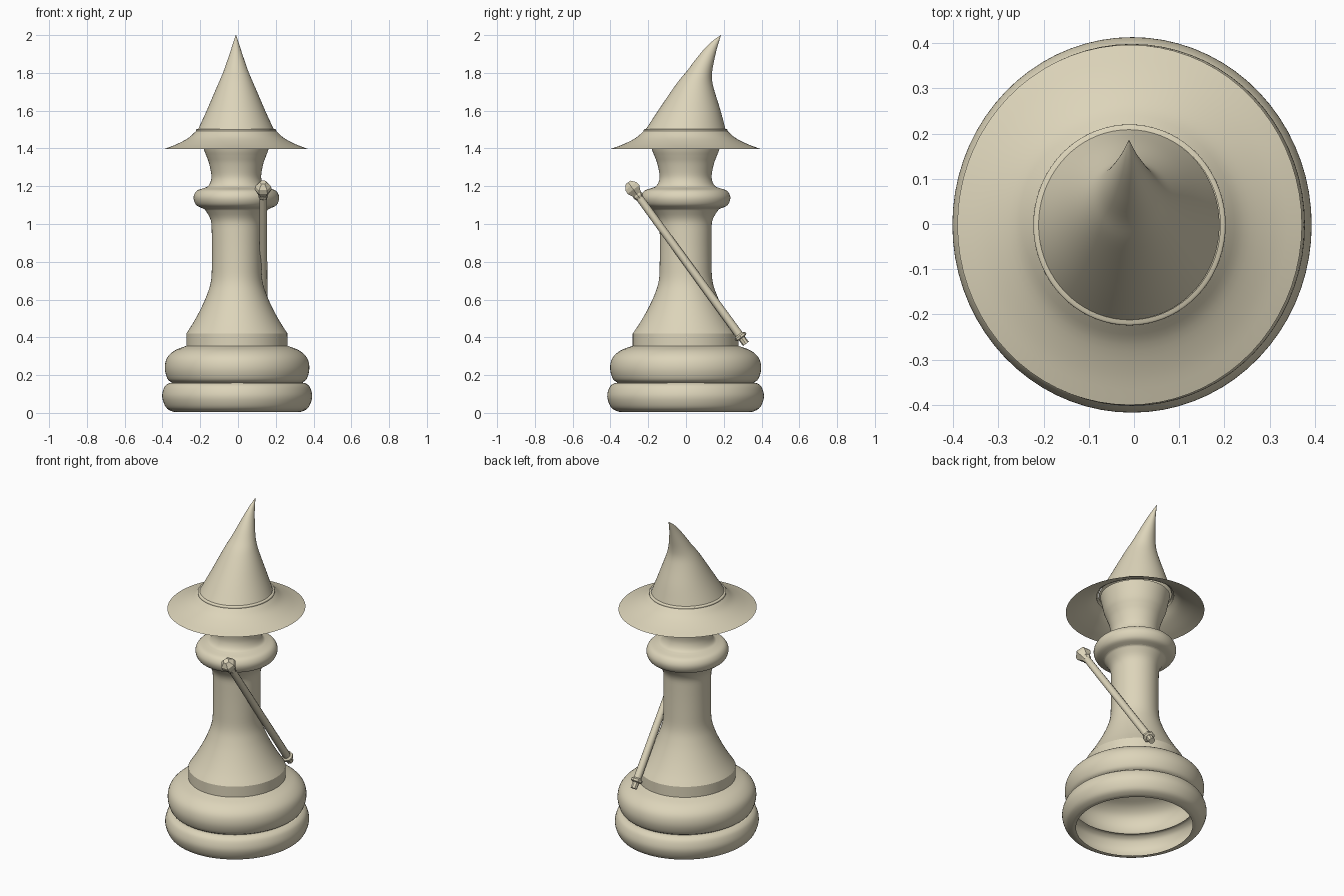
import bpy, bmesh, math
from mathutils import Vector

cube = bpy.data.objects.get("Cube")
if cube:
    bpy.data.objects.remove(cube, do_unlink=True)

ivory = bpy.data.materials.new("warm_ivory")
COLOR = (0.72, 0.66, 0.49, 1)
ivory.use_nodes = True
ivory.diffuse_color = COLOR
shader = next(n for n in ivory.node_tree.nodes if n.type == 'BSDF_PRINCIPLED')
shader.inputs["Base Color"].default_value = COLOR

FLATTEN = 0.957  # the turned parts are slightly narrower across x


def smooth_path(points, steps=4):
    """Catmull-Rom interpolation through tuples of any length."""
    pts = [Vector(p) for p in points]
    out = []
    for i in range(len(pts) - 1):
        b, c = pts[i], pts[i + 1]
        a = pts[i - 1] if i else b * 2 - c
        d = pts[i + 2] if i + 2 < len(pts) else c * 2 - b
        for k in range(steps):
            t = k / steps
            out.append((b * 2 + (c - a) * t + (a * 2 - b * 5 + c * 4 - d) * t * t
                        + (b * 3 - a - c * 3 + d) * t ** 3) / 2)
    return out + [pts[-1]]


def loft(name, rings, sides, cap_start=False, cap_end=False, smooth=40):
    """Skin elliptical rings given as (z, x radius, y radius, x centre, y centre)."""
    bm = bmesh.new()
    loops = []
    for z, rx, ry, cx, cy in rings:
        angles = [math.tau * i / sides for i in range(sides)]
        loops.append([bm.verts.new((cx + rx * math.cos(a), cy + ry * math.sin(a), z))
                      for a in angles])
    for low, high in zip(loops, loops[1:]):
        for i in range(sides):
            j = (i + 1) % sides
            bm.faces.new((low[i], low[j], high[j], high[i]))
    if cap_start:
        bm.faces.new(loops[0][::-1])
    if cap_end:
        bm.faces.new(loops[-1])
    mesh = bpy.data.meshes.new(name)
    bm.to_mesh(mesh)
    bm.free()
    mesh.materials.append(ivory)
    obj = bpy.data.objects.new(name, mesh)
    bpy.context.collection.objects.link(obj)
    if smooth:
        bpy.ops.object.select_all(action='DESELECT')
        obj.select_set(True)
        bpy.context.view_layer.objects.active = obj
        bpy.ops.object.shade_smooth_by_angle(angle=math.radians(smooth))
    return obj


def turned(name, profile, **options):
    """Lathe a (radius, z) profile around the slightly leaning axis."""
    rings = [(z, r * FLATTEN, r, -0.004 - 0.004 * z, -0.002) for r, z in smooth_path(profile)]
    return loft(name, rings, 72, **options)


# Chess piece body, hollow and open underneath
turned("lower_base_ring", [(.335, .005), (.36, .008), (.395, .03), (.415, .085),
                           (.403, .135), (.38, .156), (.36, .16)])
turned("upper_base_ring", [(.36, .16), (.385, .18), (.4, .235), (.388, .29),
                           (.345, .33), (.28, .355)])
turned("base_band", [(.28, .355), (.28, .42)])
turned("column", [(.28, .42), (.24, .48), (.2, .55), (.165, .625), (.142, .7),
                  (.137, .8), (.137, .95), (.142, 1.02), (.17, 1.07), (.18, 1.08)])
turned("collar_ring", [(.18, 1.08), (.222, 1.1), (.237, 1.14), (.22, 1.175), (.18, 1.19)])
turned("neck", [(.18, 1.19), (.157, 1.2), (.142, 1.225), (.138, 1.26), (.15, 1.32),
                (.165, 1.36), (.18, 1.4), (.2, 1.49)], cap_end=True)

# Pointed hat: curved thin brim, small lip, and a crown bent backwards
turned("hat_brim", [(.398, 1.397), (.33, 1.422), (.265, 1.455), (.222, 1.492)])
turned("hat_lip", [(.222, 1.492), (.221, 1.5), (.21, 1.504)])
crown = [(1.502, .2, -.212, .209), (1.6, .155, -.148, .183), (1.7, .112, -.08, .152),
         (1.76, .086, -.037, .138), (1.81, .065, .005, .139), (1.87, .044, .05, .15),
         (1.93, .024, .1, .164), (1.97, .011, .142, .176), (2.0, .001, .184, .186)]
rings = [(z, rx, (back - front) / 2, -.011, (front + back) / 2)
         for z, rx, front, back in smooth_path(crown)]
loft("hat_crown", rings, 72, cap_end=True)


# Staff leaning diagonally along the left side
top = Vector((.133, -.262, 1.16))
foot = Vector((.135, .31, .375))
length = (top - foot).length
tilt = (top - foot).to_track_quat('Z', 'Y')


def staff_part(name, profile, sides, smooth=0):
    rings = [(z, r, r, 0, 0) for r, z in profile]
    part = loft(name, rings, sides, True, True, smooth)
    part.rotation_mode = 'QUATERNION'
    part.rotation_quaternion = tilt
    part.location = foot


staff_part("staff_shaft", [(.022, .03), (.02, length)], 12, 40)
staff_part("staff_foot", [(.019, -.012), (.019, .03)], 8)
staff_part("staff_foot_ring", [(.024, .025), (.034, .03), (.034, .042), (.024, .05)], 8)
staff_part("staff_neck", [(.02, length - .03), (.027, length - .015), (.025, length)], 8)
staff_part("staff_head", [(.024, length - .01), (.045, length + .028),
                          (.042, length + .05), (.018, length + .075)], 6)
